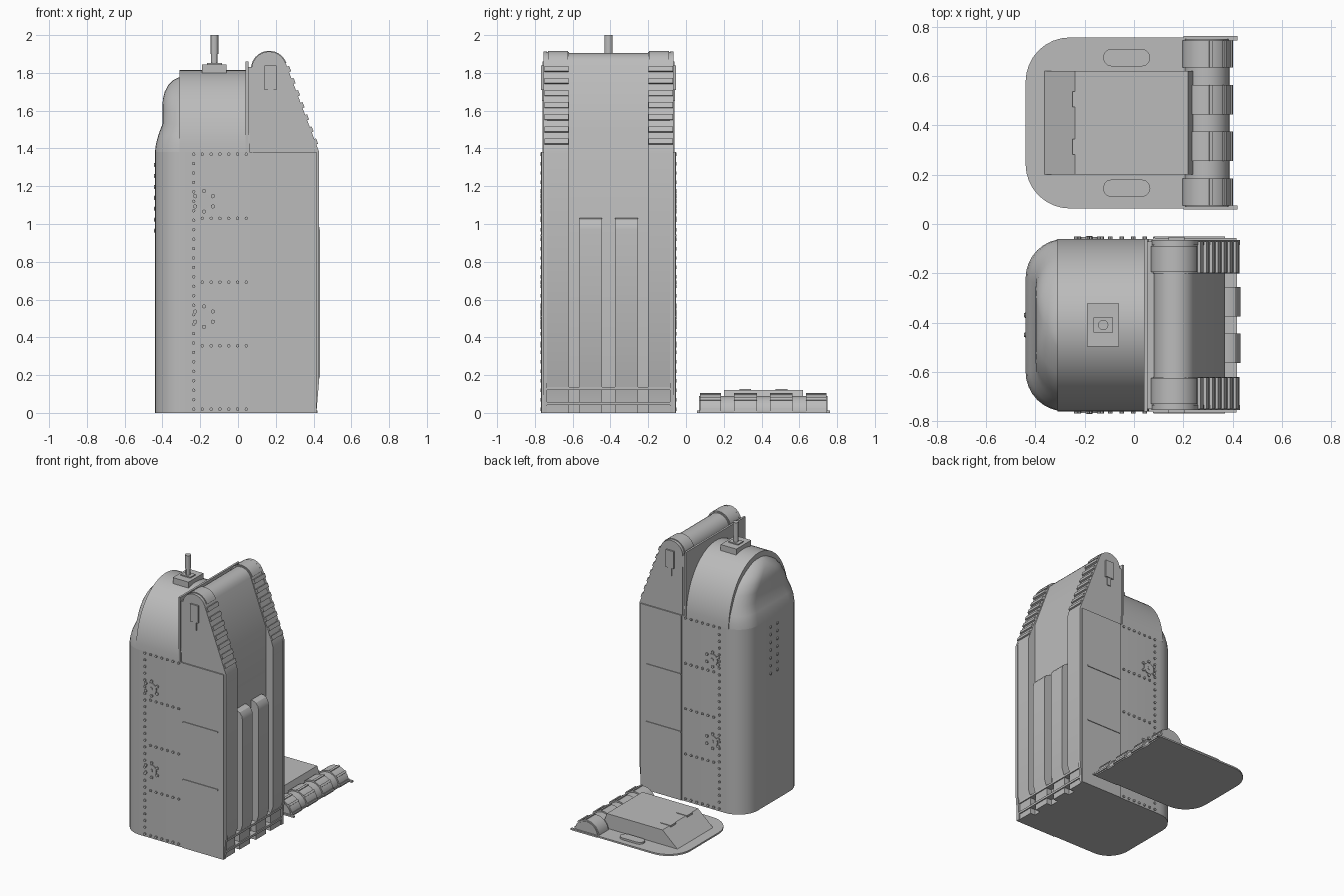
import bpy, bmesh, math
from mathutils import Matrix, Vector

cube = bpy.data.objects.get("Cube")
if cube:
    bpy.data.objects.remove(cube)

grey = bpy.data.materials.new("plain_grey")
grey.use_nodes = True
COLOUR = (0.5, 0.5, 0.5, 1)
grey.diffuse_color = COLOUR
grey.node_tree.nodes["Principled BSDF"].inputs["Base Color"].default_value = COLOUR

BODY_Y, LID_Y = -0.41, 0.41


def finish(name, bm, offset=BODY_Y, mirror=False):
    bmesh.ops.recalc_face_normals(bm, faces=bm.faces)
    me = bpy.data.meshes.new(name)
    bm.to_mesh(me)
    bm.free()
    me.materials.append(grey)
    for p in me.polygons:
        p.use_smooth = True
    me.set_sharp_from_angle(angle=math.radians(30))
    ob = bpy.data.objects.new(name, me)
    ob.location.y = offset
    bpy.context.collection.objects.link(ob)
    if mirror:
        ob.modifiers.new("Mirror", "MIRROR").use_axis = (False, True, False)


def loft(bm, rings):
    """Skin a stack of equal closed rings and cap both ends."""
    loops = [[bm.verts.new(p) for p in ring] for ring in rings]
    n = len(loops[0])
    for a, b in zip(loops, loops[1:]):
        for i in range(n):
            j = (i + 1) % n
            bm.faces.new((a[i], a[j], b[j], b[i]))
    bm.faces.new(loops[0])
    bm.faces.new(loops[-1])


def side_profile(name, pts, y0, y1, **kw):
    """Extrude an (x, z) profile along y."""
    bm = bmesh.new()
    loft(bm, [[(x, y, z) for x, z in pts] for y in (y0, y1)])
    finish(name, bm, **kw)


def add_box(bm, x, y, z, rot=Matrix()):
    size = Vector((x[1] - x[0], y[1] - y[0], z[1] - z[0]))
    mid = Vector((x[0] + x[1], y[0] + y[1], z[0] + z[1])) / 2
    m = Matrix.Translation(mid) @ rot @ Matrix.Diagonal((*size, 1))
    bmesh.ops.create_cube(bm, size=1, matrix=m)


def box(name, x, y, z, **kw):
    bm = bmesh.new()
    add_box(bm, x, y, z)
    finish(name, bm, **kw)


def add_disc(bm, pos, r, depth, axis="Z", sides=8, tip=1.0):
    rot = {"Z": Matrix(), "Y": Matrix.Rotation(math.pi / 2, 4, "X"),
           "X": Matrix.Rotation(-math.pi / 2, 4, "Y")}[axis]
    bmesh.ops.create_cone(bm, cap_ends=True, segments=sides, radius1=r, radius2=r * tip,
                          depth=depth, matrix=Matrix.Translation(pos) @ rot.to_4x4())


def plan(front, back, w, r, z, n=8):
    """Floor outline with rounded corners on the -x side."""
    r = min(r, w * 0.98)
    curve = [(front + r - r * math.sin(t), w - r + r * math.cos(t))
             for t in (i * math.pi / 2 / n for i in range(n + 1))]
    half = [(back, w)] + curve
    return [(x, y, z) for x, y in half + [(x, -y) for x, y in reversed(half)]]


def arc(cx, cz, r, a0, a1, n):
    return [(cx + r * math.cos(math.radians(a0 + (a1 - a0) * i / n)),
             cz + r * math.sin(math.radians(a0 + (a1 - a0) * i / n))) for i in range(n + 1)]


# Main shell: straight walls, arched roof and rounded hood
W, SPRING, RISE = 0.35, 1.38, 0.435
bm = bmesh.new()
loft(bm, [plan(-0.44, 0.08, W, 0.16, z) for z in (0, SPRING)])
finish("shell_wall", bm)

bm = bmesh.new()
arch = [(W * math.cos(t), SPRING + RISE * math.sin(t)) for t in (i * math.pi / 32 for i in range(33))]
loft(bm, [[(x, y, z) for y, z in arch] for x in (-0.31, 0.06)])
finish("arched_roof", bm)

bm = bmesh.new()
rings = []
for front, z in ((-0.44, 1.38), (-0.435, 1.42), (-0.422, 1.47), (-0.4, 1.53), (-0.4, 1.6), (-0.398, 1.66),
                 (-0.388, 1.7), (-0.37, 1.735), (-0.345, 1.76), (-0.315, 1.775)):
    w = W * math.sqrt(1 - ((z - SPRING) / (RISE - 0.025)) ** 2)
    rings.append(plan(front, -0.15, w, 0.16, z))
loft(bm, rings)
finish("hood", bm)

# Divider between roof and rear housing
box("divider_plate", (0.04, 0.055), (-0.35, 0.35), (1.38, 1.86))
box("divider_backing", (0.05, 0.085), (-0.34, 0.34), (1.38, 1.83))

# Rear housing: recessed centre and thicker side columns
side_profile("recessed_panel", [(0.08, 0), (0.37, 0), (0.37, 1.51)] + arc(0.165, 1.82, 0.085, 20, 180, 10),
             -0.22, 0.22)
side_profile("side_column", [(0.08, 0), (0.41, 0), (0.41, 0.13), (0.428, 0.18), (0.428, 1.38), (0.415, 1.42)]
             + arc(0.165, 1.82, 0.09, 20, 180, 12), 0.21, 0.335, mirror=True)
side_profile("column_edge", [(0.08, 0), (0.415, 0), (0.43, 0.18), (0.43, 1.38), (0.415, 1.42)]
             + arc(0.165, 1.82, 0.093, 20, 180, 12), 0.325, 0.345, mirror=True)
box("side_skin", (0.083, 0.415), (0.33, 0.354), (0, 1.38), mirror=True)

# Slats up the sloping columns and bands over the rounded crest
bm = bmesh.new()
tilt = Matrix.Rotation(-math.atan2(0.165, 0.43), 4, "Y")
for i in range(7):
    z = 1.435 + i * 0.064
    x = 0.413 - (z - 1.42) * 0.372
    add_box(bm, (x - 0.012, x + 0.012), (0.212, 0.34), (z - 0.015, z + 0.015), tilt)
finish("slope_slats", bm, mirror=True)
side_profile("crest_band", arc(0.165, 1.82, 0.097, 20, 180, 12), 0.215, 0.32, mirror=True)

# Two raised bars with rounded tops, and ribs at the foot
side_profile("raised_bar", [(0.36, 0), (0.41, 0), (0.41, 0.12), (0.433, 0.19), (0.433, 0.97),
                            (0.427, 1.0), (0.41, 1.022), (0.385, 1.032), (0.36, 1.032)],
             0.035, 0.155, mirror=True)
bm = bmesh.new()
for z in (0.05, 0.13):
    add_box(bm, (0.36, 0.418), (-0.335, 0.335), (z - 0.008, z + 0.008))
finish("foot_ribs", bm)

# Side trim: seams and latches
bm = bmesh.new()
add_box(bm, (0.077, 0.085), (0.345, 0.357), (0, 1.38))
for z in (0.51, 0.94):
    add_box(bm, (0.08, 0.37), (0.345, 0.359), (z - 0.005, z + 0.005))
finish("side_seams", bm, mirror=True)
bm = bmesh.new()
add_box(bm, (0.14, 0.205), (0.34, 0.357), (1.71, 1.84))
add_box(bm, (0.16, 0.188), (0.34, 0.352), (1.65, 1.71))
finish("latch", bm, mirror=True)

# Rivets along the panel edges
bm = bmesh.new()
spots = [(-0.235, 0.02 + i * 0.05) for i in range(28)]
spots += [(-0.235 + i * 0.0465, z) for i in range(1, 7) for z in (0.02, 0.355, 0.692, 1.03, 1.37)]
for x, z in spots:
    add_disc(bm, (x, 0.35, z), 0.009, 0.018, "Y")
finish("rivets", bm, mirror=True)

# Round valves with six knobs
bm = bmesh.new()
for z in (0.51, 1.12):
    add_disc(bm, (-0.18, 0.35, z), 0.042, 0.014, "Y", 16)
    add_disc(bm, (-0.18, 0.352, z), 0.012, 0.018, "Y")
    for k in range(6):
        a = math.radians(30 + 60 * k)
        add_disc(bm, (-0.18 + 0.054 * math.cos(a), 0.35, z + 0.054 * math.sin(a)), 0.011, 0.018, "Y")
finish("valves", bm, mirror=True)

# Two columns of studs on the rounded end
bm = bmesh.new()
for i in range(7):
    add_disc(bm, (-0.44, 0.04, 0.965 + i * 0.058), 0.015, 0.012, "X", tip=0.5)
finish("end_studs", bm, mirror=True)

# Antenna
box("antenna_base", (-0.19, -0.06), (-0.088, 0.088), (1.76, 1.845))
box("antenna_socket", (-0.165, -0.085), (-0.03, 0.03), (1.84, 1.853))
bm = bmesh.new()
add_disc(bm, (-0.125, 0, 1.88), 0.017, 0.08, sides=12)
add_disc(bm, (-0.125, 0, 1.95), 0.021, 0.1, sides=12)
finish("antenna_rod", bm)

# Loose cover lying behind: base plate and raised panel
bm = bmesh.new()
loft(bm, [plan(-0.44, 0.39, 0.347, 0.18, z) for z in (0, 0.012)])
finish("cover_plate", bm, offset=LID_Y)
side_profile("cover_panel", [(-0.365, 0.01), (0.26, 0.01), (0.22, 0.122), (-0.24, 0.122)],
             -0.21, 0.21, offset=LID_Y)
box("cover_tab", (-0.25, -0.165), (0.065, 0.128), (0.1, 0.126), offset=LID_Y, mirror=True)
bm = bmesh.new()
pill = arc(0.03, 0.265, 0.036, -90, 90, 6) + arc(-0.09, 0.265, 0.036, 90, 270, 6)
loft(bm, [[(x, y, z) for x, y in pill] for z in (0.005, 0.026)])
finish("cover_handle", bm, offset=LID_Y, mirror=True)

# Cover roll: rounded ridge with four banded segments
side_profile("cover_roll", arc(0.295, 0, 0.09, 0, 180, 12), -0.34, 0.34, offset=LID_Y)
bm = bmesh.new()
for y0, y1 in ((0.035, 0.155), (0.225, 0.335)):
    loft(bm, [[(x, y, z) for x, z in arc(0.295, 0, 0.1, 0, 180, 12)] for y in (y0, y1)])
    for a in (10, 45, 80):
        c, s = math.cos(math.radians(a)), math.sin(math.radians(a))
        x, z = 0.295 + 0.098 * c, 0.098 * s
        add_box(bm, (x - 0.008, x + 0.008), (y0, y1), (z - 0.008, z + 0.008),
                Matrix.Rotation(-math.radians(a), 4, "Y"))
finish("cover_roll_bands", bm, offset=LID_Y, mirror=True)
box("cover_end_strip", (0.2, 0.42), (0.335, 0.352), (0, 0.012), offset=LID_Y, mirror=True)
